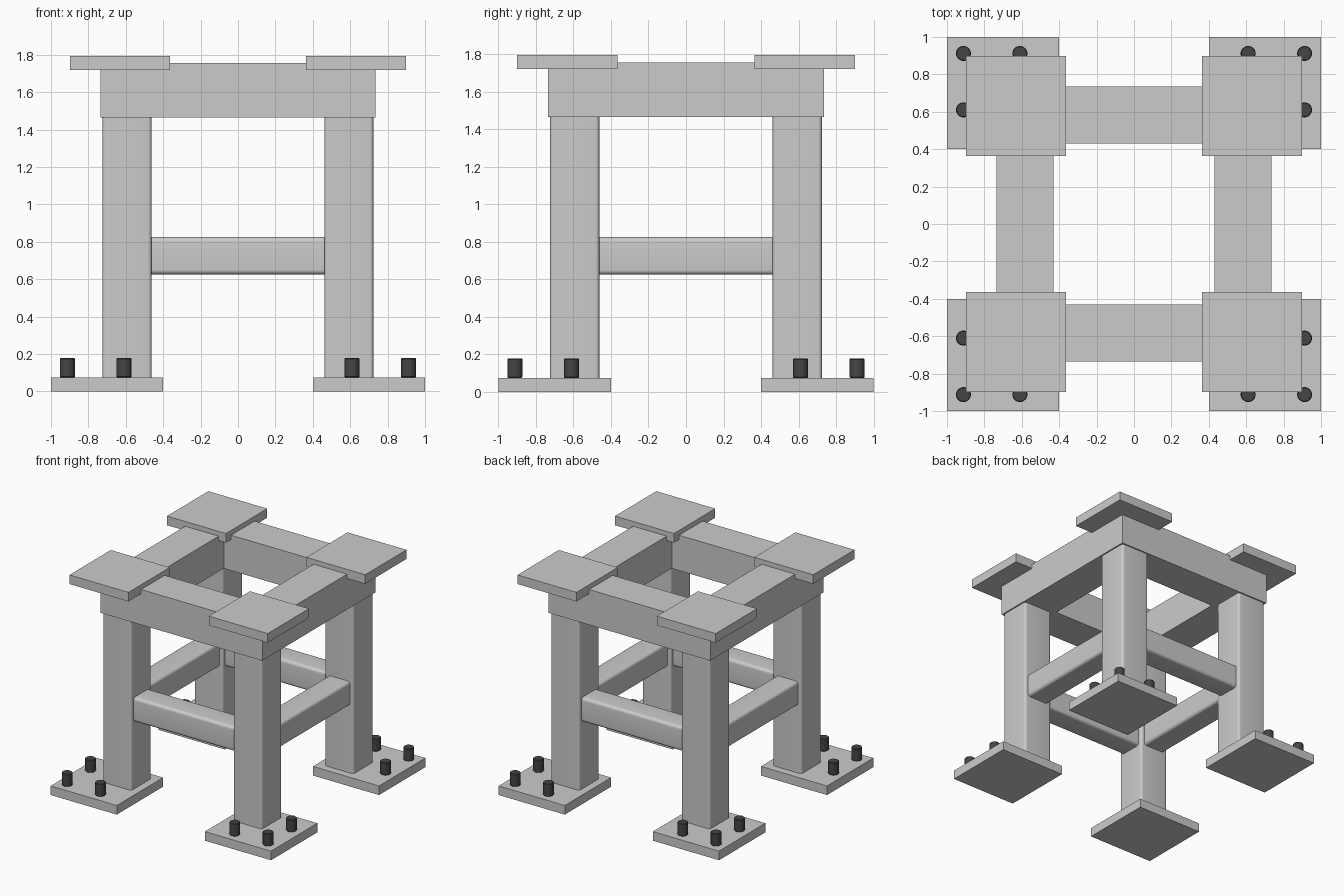
import bpy
import math

if "Cube" in bpy.data.objects:
    bpy.data.objects.remove(bpy.data.objects["Cube"])

CORNERS = [(sx, sy) for sx in (-1, 1) for sy in (-1, 1)]
SIDE = {-1: "left", 1: "right"}
DEPTH = {-1: "front", 1: "back"}


def finish(ob, bevel=0, segments=4, angle=30):
    if bevel:
        m = ob.modifiers.new("rounding", 'BEVEL')
        m.width = bevel
        m.segments = segments
        m.limit_method = 'ANGLE'
        m.angle_limit = math.radians(angle)


def box(name, center, size):
    bpy.ops.mesh.primitive_cube_add(size=1, location=center)
    ob = bpy.context.object
    ob.name = name
    ob.scale = size
    bpy.ops.object.transform_apply(location=False, rotation=False, scale=True)
    return ob


def tube(name, center, size, axis, radius, steps=6):
    """Square steel section with rounded long edges, extruded along an axis."""
    w, length = size
    h = w / 2 - radius
    prof = []
    for q, (cx, cy) in enumerate([(h, h), (-h, h), (-h, -h), (h, -h)]):
        for i in range(steps + 1):
            a = math.pi / 2 * (q + i / steps)
            prof.append((cx + radius * math.cos(a), cy + radius * math.sin(a)))
    n = len(prof)
    place = {'X': lambda u, v, t: (t, u, v),
             'Y': lambda u, v, t: (v, t, u),
             'Z': lambda u, v, t: (u, v, t)}[axis]
    verts = [place(u, v, t) for t in (-length / 2, length / 2) for u, v in prof]
    faces = [(i, (i + 1) % n, n + (i + 1) % n, n + i) for i in range(n)]
    faces += [tuple(reversed(range(n))), tuple(range(n, 2 * n))]
    me = bpy.data.meshes.new(name)
    me.from_pydata(verts, [], faces)
    ob = bpy.data.objects.new(name, me)
    ob.location = center
    bpy.context.collection.objects.link(ob)
    bpy.ops.object.select_all(action='DESELECT')
    bpy.context.view_layer.objects.active = ob
    ob.select_set(True)
    bpy.ops.object.shade_smooth_by_angle(angle=math.radians(30))
    return ob


dark = bpy.data.materials.new("dark_steel")
dark.diffuse_color = (0.06, 0.06, 0.06, 1)
dark.use_nodes = True
dark.node_tree.nodes["Principled BSDF"].inputs["Base Color"].default_value = dark.diffuse_color

for sx, sy in CORNERS:
    tag = f"{DEPTH[sy]}_{SIDE[sx]}"
    # Foot plate, leg and cap plate
    box(f"foot_plate_{tag}", (0.7 * sx, 0.7 * sy, 0.0375), (0.6, 0.6, 0.075))
    tube(f"leg_{tag}", (0.593 * sx, 0.593 * sy, 0.77), (0.262, 1.39), 'Z', 0.02)
    box(f"cap_plate_{tag}", (0.632 * sx, 0.632 * sy, 1.757), (0.535, 0.535, 0.075))
    # Three anchor bolts around the outer corner
    for i, (bx, by) in enumerate([(0.61, 0.912), (0.912, 0.912), (0.912, 0.61)]):
        bpy.ops.mesh.primitive_cylinder_add(vertices=32, radius=0.04, depth=0.103,
                                            location=(bx * sx, by * sy, 0.1265))
        bolt = bpy.context.object
        bolt.name = f"anchor_bolt_{tag}_{i + 1}"
        bolt.data.materials.append(dark)
        finish(bolt, 0.004, 1)
        bpy.ops.object.shade_smooth_by_angle(angle=math.radians(30))

for s in (-1, 1):
    # Top beams: long pair across x, short pair fitted between them
    box(f"top_beam_{DEPTH[s]}", (0, 0.583 * s, 1.61), (1.47, 0.304, 0.29))
    box(f"top_beam_{SIDE[s]}", (0.583 * s, 0, 1.61), (0.304, 0.862, 0.29))
    # Stretcher rails between the legs
    tube(f"rail_{DEPTH[s]}", (0, 0.593 * s, 0.725), (0.2, 0.924), 'X', 0.025)
    tube(f"rail_{SIDE[s]}", (0.593 * s, 0, 0.725), (0.2, 0.924), 'Y', 0.025)
